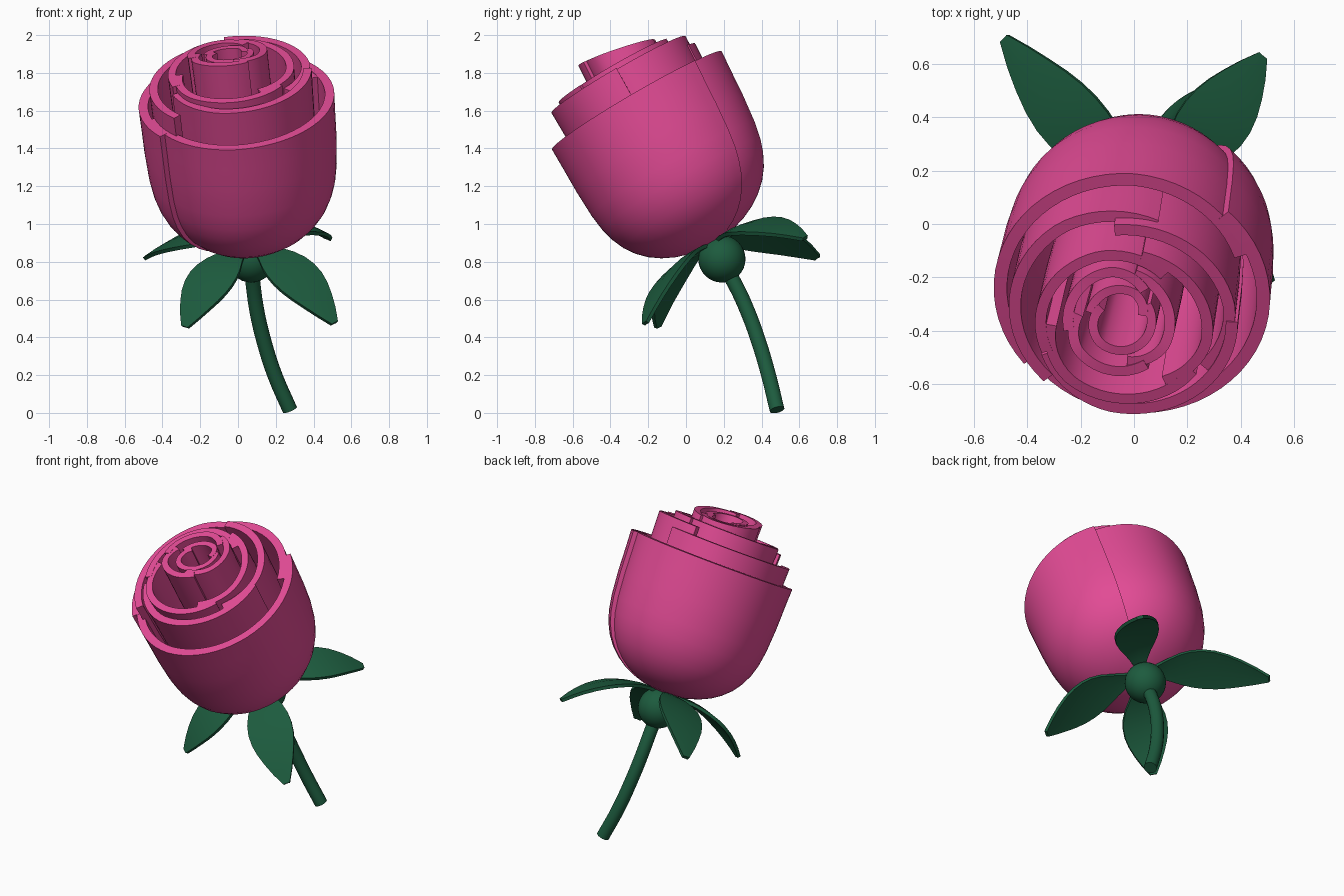
import bpy, bmesh
from math import sin, cos, radians, ceil
from mathutils import Vector, Matrix

if "Cube" in bpy.data.objects:
    bpy.data.objects.remove(bpy.data.objects["Cube"])


def material(name, color):
    m = bpy.data.materials.new(name)
    m.diffuse_color = (*color, 1)
    m.use_nodes = True
    m.node_tree.nodes["Principled BSDF"].inputs["Base Color"].default_value = m.diffuse_color
    return m


PINK = material("petal_pink", (0.76, 0.07, 0.30))
GREEN = material("leaf_green", (0.012, 0.105, 0.048))

# Flower frame: tilted axis through the ball under the bud
BASE = Vector((0.07, 0.19, 0.815))
U = Vector((-0.08, -0.5, 0.86)).normalized()
X = Vector((1, 0, 0.093)).normalized()
V = U.cross(X)
FRAME = Matrix.Translation(BASE) @ Matrix((X, V, U)).transposed().to_4x4()


def finish(obj, mat):
    obj.data.materials.append(mat)
    bpy.ops.object.select_all(action='DESELECT')
    bpy.context.view_layer.objects.active = obj
    obj.select_set(True)
    bpy.ops.object.shade_smooth_by_angle(angle=radians(35))


def sheet(name, rows, thickness, offset, mat):
    """Grid of points in the flower frame, thickened into a solid sheet."""
    bm = bmesh.new()
    grid = [[bm.verts.new(FRAME @ Vector(p)) for p in row] for row in rows]
    for a, b in zip(grid, grid[1:]):
        for j in range(len(a) - 1):
            bm.faces.new((a[j], b[j], b[j + 1], a[j + 1]))
    me = bpy.data.meshes.new(name)
    bm.to_mesh(me)
    bm.free()
    obj = bpy.data.objects.new(name, me)
    bpy.context.collection.objects.link(obj)
    mod = obj.modifiers.new("thickness", 'SOLIDIFY')
    mod.thickness, mod.offset = thickness, offset
    bpy.context.view_layer.objects.active = obj
    obj.select_set(True)
    bpy.ops.object.modifier_apply(modifier=mod.name)
    finish(obj, mat)


# Cup profile: (height 0..1, radius 0..1)
CUP = [(0, .14), (.013, .27), (.04, .41), (.078, .54), (.122, .645), (.18, .745),
       (.25, .828), (.33, .89), (.41, .93), (.52, .96), (.7, .982), (.85, .99), (1, 1)]


def petal(name, start, end, radius, bottom, top, cx, cy, slope, thick):
    n = ceil((end - start) / 6)
    rows = []
    for i in range(n + 1):
        f = i / n
        a = radians(start + (end - start) * f)
        # the start of each petal tucks inside the previous one
        tuck = max(0, 1 - f / 0.35) ** 1.3 * thick * 0.95
        row = []
        for h, k in CUP:
            r = k * (radius - tuck)
            z = bottom + (top - bottom) * h - slope * h * r * sin(a)
            row.append((cx * h + r * cos(a), cy * h + r * sin(a), z))
        rows.append(row)
    sheet(name, rows, thick, -1, PINK)


# Overlapping layers: radius, bottom, top, centre x, centre y, rim slope, thickness, end angles
LAYERS = {
    "outer_petal": (.52, .10, .955, 0, .033, 0, .05, (43, 216)),
    "third_petal": (.335, .20, 1.155, -.015, .005, 0, .042, (75, 200, 322)),
    "inner_petal": (.212, .25, 1.23, -.025, .07, .2, .04, (70, 190, 300)),
    "heart_petal": (.135, .30, 1.22, -.02, .07, .2, .035, (30, 165)),
}
for name, (r, b, t, cx, cy, sl, th, ends) in LAYERS.items():
    for i, end in enumerate(ends):
        prev = ends[i - 1] - (360 if i == 0 else 0)
        petal(f"{name}_{i + 1}", prev - 22, end, r, b, t, cx, cy, sl, th)

# Second layer: three uneven petals (start, end, radius, top)
SECOND = {"left": (72, 222, .455, 1.065), "front": (205, 358, .412, 1.125),
          "right": (-38, 95, .407, 1.12)}
for side, (a0, a1, r, t) in SECOND.items():
    petal(f"second_petal_{side}", a0, a1, r, .16, t, 0, .02, 0, .045)

# Sepals: drooping leaves aimed at four tips
TIPS = [(.48, .63, .925), (-.485, .695, .825), (-.28, -.15, .455), (.51, -.215, .475)]
WIDTHS = [.03, .052, .08, .11, .13, .138, .134, .118, .092, .06, .02]
for i, tip in enumerate(TIPS):
    end = FRAME.inverted() @ Vector(tip)
    out = Vector((end.x, end.y, 0)).normalized()
    side = Vector((-out.y, out.x, 0))
    root = out * 0.05 + Vector((0, 0, .095))
    ctrl = out * 0.36 + Vector((0, 0, .13))
    rows = []
    for k, w in enumerate(WIDTHS):
        f = k / (len(WIDTHS) - 1)
        c = root * (1 - f) ** 2 + ctrl * 2 * f * (1 - f) + end * f * f
        rows.append([c + side * w * s - Vector((0, 0, .08 * w * s * s)) for s in (-1, 0, 1)])
    sheet(f"sepal_{i + 1}", rows, .02, 0, GREEN)

# Ball under the bud
bpy.ops.mesh.primitive_uv_sphere_add(segments=32, ring_count=16, radius=.125, location=BASE)
ball = bpy.context.object
ball.name = "bud_base"
finish(ball, GREEN)

# Curved stem
PATH = [(.07, .20, .78), (.08, .26, .68), (.10, .325, .54), (.14, .387, .37),
        (.195, .437, .20), (.275, .482, .016)]
cu = bpy.data.curves.new("stem", 'CURVE')
cu.dimensions = '3D'
cu.bevel_depth = .04
cu.bevel_resolution = 6
cu.use_fill_caps = True
sp = cu.splines.new('BEZIER')
sp.bezier_points.add(len(PATH) - 1)
for bp, p in zip(sp.bezier_points, PATH):
    bp.co = p
    bp.handle_left_type = bp.handle_right_type = 'AUTO'
stem = bpy.data.objects.new("stem", cu)
bpy.context.collection.objects.link(stem)
bpy.ops.object.select_all(action='DESELECT')
stem.select_set(True)
bpy.context.view_layer.objects.active = stem
bpy.ops.object.convert(target='MESH')
finish(bpy.context.object, GREEN)
